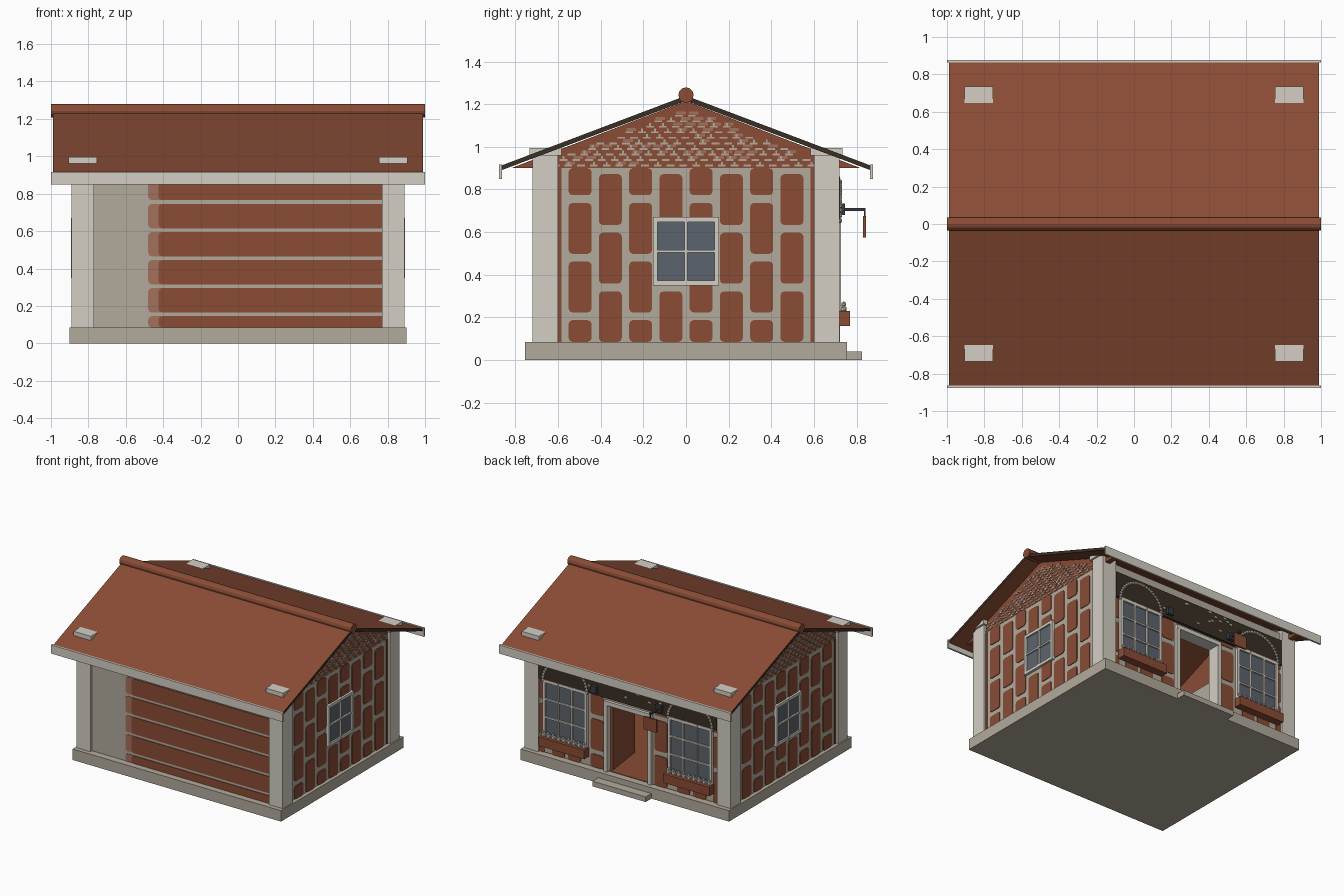
import bpy, bmesh, math, random
from mathutils import Matrix

random.seed(4)
if "Cube" in bpy.data.objects:
    bpy.data.objects.remove(bpy.data.objects["Cube"])


def material(name, *rgb):
    lin = [((c / 255 + 0.055) / 1.055) ** 2.4 for c in rgb] + [1]
    m = bpy.data.materials.new(name)
    m.use_nodes = True
    m.diffuse_color = lin
    m.node_tree.nodes["Principled BSDF"].inputs["Base Color"].default_value = lin
    return m


BRICK = material("brick red", 138, 76, 53)
LIGHT = material("light brick", 164, 112, 92)
PALE = material("pale cement", 212, 207, 196)
MORTAR = material("grey mortar", 178, 170, 156)
GLASS = material("slate glass", 92, 100, 109)
WOOD = material("dark wood", 58, 47, 36)
IRON = material("dark iron", 56, 59, 66)


def prism(bm, pts, a, b, axis, mat=0):
    """Extrude a 2D outline from a to b along an axis."""
    place = {"x": lambda p, q, t: (t, p, q), "y": lambda p, q, t: (p, t, q),
             "z": lambda p, q, t: (p, q, t)}[axis]
    ends = [[bm.verts.new(place(p, q, t)) for p, q in pts] for t in (a, b)]
    faces = [bm.faces.new(ends[0]), bm.faces.new(ends[1])]
    n = len(pts)
    for i in range(n):
        j = (i + 1) % n
        faces.append(bm.faces.new((ends[0][i], ends[0][j], ends[1][j], ends[1][i])))
    for f in faces:
        f.material_index = mat


def rect(x0, x1, z0, z1):
    return [(x0, z0), (x1, z0), (x1, z1), (x0, z1)]


def rounded(x0, x1, z0, z1, r=0.018):
    r = min(r, (x1 - x0) / 3, (z1 - z0) / 3)
    k = r * 0.3
    return [(x0 + r, z0), (x1 - r, z0), (x1 - k, z0 + k), (x1, z0 + r), (x1, z1 - r),
            (x1 - k, z1 - k), (x1 - r, z1), (x0 + r, z1), (x0 + k, z1 - k),
            (x0, z1 - r), (x0, z0 + r), (x0 + k, z0 + k)]


def finish(bm, name, *mats):
    bmesh.ops.recalc_face_normals(bm, faces=bm.faces)
    mesh = bpy.data.meshes.new(name)
    bm.to_mesh(mesh)
    bm.free()
    for m in mats:
        mesh.materials.append(m)
    ob = bpy.data.objects.new(name, mesh)
    bpy.context.scene.collection.objects.link(ob)
    return ob


def box(name, mat, x0, x1, y0, y1, z0, z1):
    bm = bmesh.new()
    prism(bm, rect(x0, x1, y0, y1), z0, z1, "z")
    return finish(bm, name, mat)


def stones(bm, axis, a, b, centres, low, high):
    """Staggered columns of tall rounded stones."""
    for i, (c, w) in enumerate(centres):
        z = (0.205 if i % 2 == 0 else 0.34) - 0.275
        while z < high:
            z0, z1 = max(z + 0.018, low), min(z + 0.257, high)
            if z1 - z0 > 0.02:
                prism(bm, rounded(c - w / 2, c + w / 2, z0, z1), a, b, axis)
            z += 0.275


def window(name, axis, c, w, z0, z1, plane, s, cols, rows):
    """Framed window lying on a wall plane whose outside is towards s."""
    bm = bmesh.new()
    x0, x1, t = c - w / 2, c + w / 2, 0.022
    prism(bm, rect(x0 + 0.01, x1 - 0.01, z0 + 0.01, z1 - 0.01), plane, plane + s * 0.009, axis, 1)
    for i in range(cols + 1):
        m = x0 + t / 2 + (w - t) * i / cols
        h = t / 2 if i in (0, cols) else 0.006
        prism(bm, rect(m - h, m + h, z0, z1), plane, plane + s * 0.022, axis)
    for i in range(rows + 1):
        m = z0 + t / 2 + (z1 - z0 - t) * i / rows
        h = t / 2 if i in (0, rows) else 0.006
        prism(bm, rect(x0, x1, m - h, m + h), plane, plane + s * 0.021, axis)
    finish(bm, name, PALE, GLASS)


# Base, step and room floor
BASE = 0.085
box("plinth", MORTAR, -0.9, 0.9, -0.755, 0.755, 0, BASE)
box("door_step", MORTAR, -0.23, 0.23, 0.755, 0.825, 0, 0.04)
box("room_floor", BRICK, -0.8, 0.8, -0.63, 0.7, BASE, BASE + 0.004)
box("room_lining", BRICK, -0.8, 0.8, -0.63, -0.625, BASE, 0.9)

# Walls
box("front_wall", MORTAR, -0.83, 0.83, -0.7, -0.63, BASE, 0.93)
bm = bmesh.new()
prism(bm, rect(0.18, 0.83, BASE, 0.93), 0.63, 0.7, "y")
prism(bm, rect(-0.83, -0.18, BASE, 0.93), 0.63, 0.7, "y")
prism(bm, rect(-0.18, 0.18, 0.63, 0.93), 0.63, 0.7, "y")
finish(bm, "back_wall", MORTAR)

# Front brick courses with paler rounded ends
bm = bmesh.new()
for i in range(6):
    z0, z1 = max(BASE, 0.015 + 0.15 * i), 0.145 + 0.15 * i
    prism(bm, rounded(-0.48, -0.38, z0, z1), -0.703, -0.7, "y", 1)
    prism(bm, rounded(-0.425, 0.8, z0, z1), -0.706, -0.7, "y")
finish(bm, "front_bricks", BRICK, LIGHT)

# Side walls, gables and their stones
for side, s in (("left", 1), ("right", -1)):
    outer = s * 0.87
    box(side + "_wall", MORTAR, min(outer, s * 0.8), max(outer, s * 0.8), -0.63, 0.63, BASE, 0.9)
    bm = bmesh.new()
    cols = [(-0.497 + 0.142 * i, 0.108) for i in range(8)]
    stones(bm, "x", outer, outer + s * 0.005, cols, BASE, 0.9)
    for e in (-0.593, 0.593):
        prism(bm, rect(e - 0.008, e + 0.008, BASE, 0.9), outer, outer + s * 0.004, "x")
    finish(bm, side + "_wall_stones", BRICK)
    window(side + "_window", "x", 0, 0.31, 0.35, 0.67, outer, s, 2, 2)

    bm = bmesh.new()
    prism(bm, [(-0.82, 0.9), (0.82, 0.9), (0, 1.215)], s * 0.83, outer, "x")
    for r in range(11):
        z = 0.908 + r * 0.026
        half = (1.2 - z) / 0.384 - 0.07
        y = -half + (r % 2) * 0.03
        while y < half - 0.04:
            prism(bm, rect(y, y + 0.036, z, z + 0.008), outer, outer + s * 0.004, "x", 1)
            if random.random() < 0.25 + 0.04 * r:
                prism(bm, rect(y + 0.005, y + 0.05, z + 0.01, z + 0.024),
                      outer, outer + s * 0.003, "x", 2)
            if random.random() < 0.5:
                prism(bm, rect(y + 0.014, y + 0.023, z + 0.008, z + 0.022),
                      outer, outer + s * 0.004, "x", 1)
            y += 0.06
    finish(bm, side + "_gable", BRICK, MORTAR, LIGHT)

# Corner pillars with caps standing through the roof
for sx in (-1, 1):
    for sy in (-1, 1):
        x, y = sx * 0.83, sy * 0.66
        box("corner_pillar", PALE, x - 0.06, x + 0.06, y - 0.06, y + 0.06, BASE, 0.965)
        box("pillar_cap", PALE, x - 0.075, x + 0.075, y - 0.075, y + 0.075, 0.96, 0.995)

# Roof slopes with dark gable edges, eave boards and ridge
for side, s in (("front", -1), ("back", 1)):
    bm = bmesh.new()
    prism(bm, [(0, 1.24), (s * 0.867, 0.912), (s * 0.867, 0.89), (0, 1.216)], -0.99, 0.99, "x")
    for f in bm.faces:
        f.normal_update()
        f.material_index = int(abs(f.normal.x) > 0.9)
    finish(bm, side + "_roof", BRICK, WOOD)
    a, b = sorted((s * 0.863, s * 0.877))
    box(side + "_eave_board", PALE, -1, 1, a, b, 0.85, 0.917)
bm = bmesh.new()
prism(bm, [(0.036 * math.cos(t * math.pi / 6), 1.243 + 0.036 * math.sin(t * math.pi / 6))
           for t in range(12)], -1, 1, "x")
finish(bm, "ridge_roll", BRICK)

# Back wall stones and the dark band over the openings
bm = bmesh.new()
stones(bm, "y", 0.7, 0.705, [(0.275, 0.11), (-0.275, 0.11), (0.75, 0.05), (-0.75, 0.05),
                             (0.61, 0.11), (0.47, 0.11), (-0.47, 0.11), (-0.61, 0.11)], BASE, 0.66)
finish(bm, "back_wall_stones", BRICK)
bm = bmesh.new()
prism(bm, rect(-0.77, 0.77, 0.66, 0.86), 0.7, 0.722, "y")
for i in range(14):
    x, z = random.uniform(-0.32, 0.32), random.uniform(0.69, 0.84)
    prism(bm, rounded(x, x + 0.025, z, z + 0.014), 0.722, 0.725, "y", 1)
finish(bm, "lintel_band", WOOD, MORTAR)

# Door frame and open door leaf
bm = bmesh.new()
for s in (-1, 1):
    a, b = sorted((s * 0.175, s * 0.205))
    prism(bm, rect(a, b, BASE, 0.635), 0.62, 0.722, "y")
prism(bm, rect(-0.205, 0.205, 0.605, 0.637), 0.62, 0.723, "y")
finish(bm, "door_frame", PALE)
bm = bmesh.new()
prism(bm, [(0.175, 0.68), (0.155, 0.68), (0.2, 0.34), (0.22, 0.34)], BASE + 0.005, 0.6, "z")
finish(bm, "door_leaf", BRICK)

# Back windows, flower boxes, beaded arches and lamps
for side, s in (("left", 1), ("right", -1)):
    c = s * 0.54
    window(side + "_back_window", "y", c, 0.38, 0.22, 0.665, 0.705, 1, 3, 3)
    box(side + "_flower_box", BRICK, c - 0.2, c + 0.2, 0.71, 0.77, 0.16, 0.23)
    bm = bmesh.new()
    for i in range(9):
        for dy, z, r in ((0.735, 0.24, 0.02), (0.74, 0.262, 0.013)):
            bmesh.ops.create_icosphere(bm, subdivisions=1, radius=r, matrix=Matrix.Translation(
                (c - 0.176 + 0.044 * i, dy, z)))
    finish(bm, side + "_flowers", PALE)
    bm = bmesh.new()
    for i in range(25):
        t = math.pi * i / 24
        bmesh.ops.create_icosphere(bm, subdivisions=1, radius=0.013, matrix=Matrix.Translation(
            (c + 0.19 * math.cos(t), 0.722, 0.655 + 0.18 * math.sin(t))))
    finish(bm, side + "_beaded_arch", PALE)
    x = s * 0.28
    box(side + "_wall_lamp", IRON, x - 0.025, x + 0.025, 0.72, 0.745, 0.68, 0.735)

# Hanging sign board on its bracket
box("sign_bracket", IRON, -0.288, -0.272, 0.74, 0.842, 0.70, 0.714)
box("sign_hanger", IRON, -0.284, -0.276, 0.834, 0.842, 0.67, 0.71)
box("sign_board", BRICK, -0.335, -0.225, 0.831, 0.845, 0.575, 0.675)
